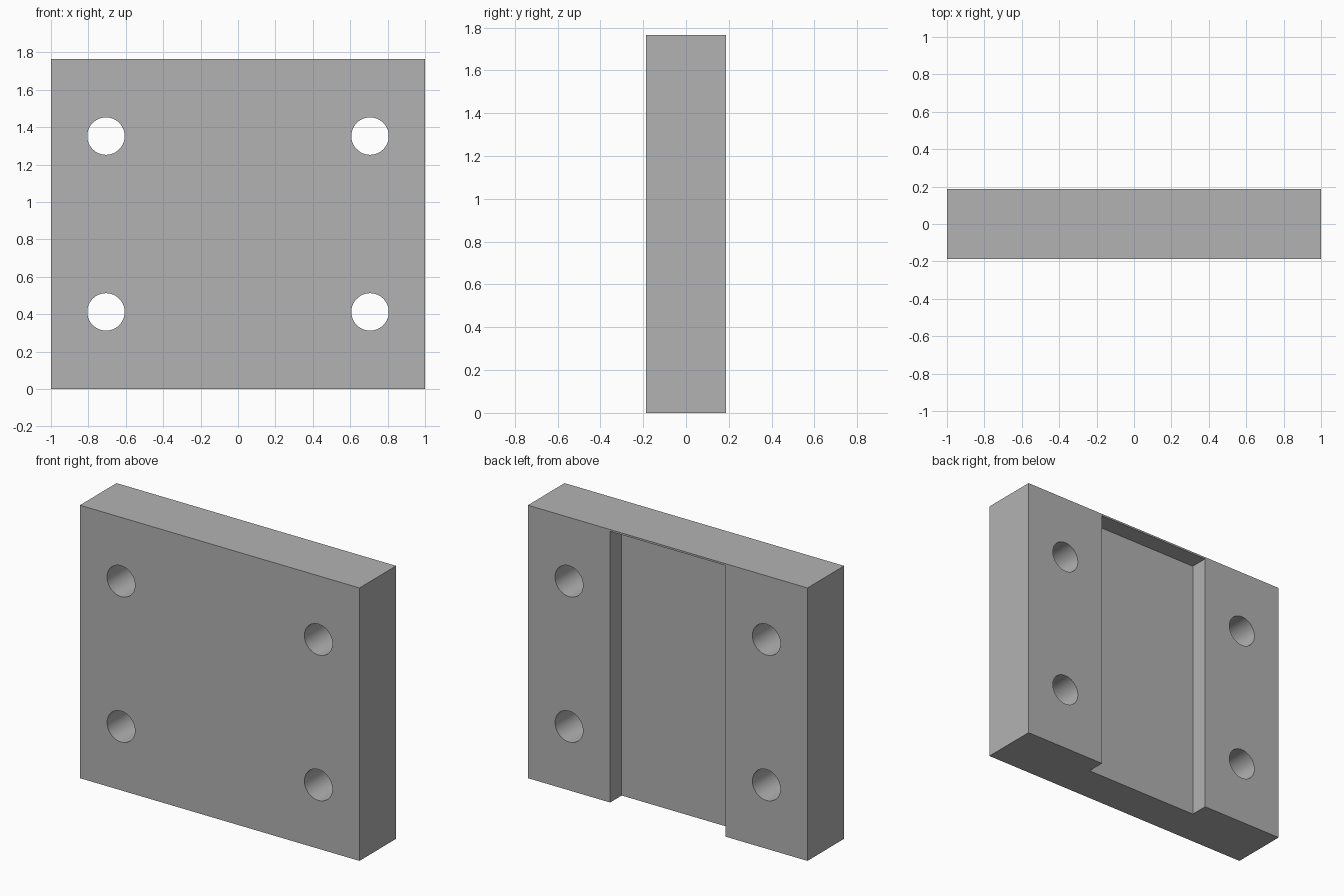
import bpy
import math

cube = bpy.data.objects.get("Cube")
if cube:
    bpy.data.objects.remove(cube, do_unlink=True)

WIDTH, THICK, HEIGHT = 2.0, 0.374, 1.765
SLOT_WIDTH, SLOT_DEPTH, LIP = 0.824, 0.118, 0.012
HOLE_RADIUS, HOLE_X, HOLE_Z = 0.1, 0.706, 0.47

grey = bpy.data.materials.new("plain grey")
grey.use_nodes = True
colour = (0.448, 0.448, 0.448, 1)
grey.diffuse_color = colour
grey.node_tree.nodes["Principled BSDF"].inputs["Base Color"].default_value = colour


def box(name, low, high):
    centre = [(a + b) / 2 for a, b in zip(low, high)]
    bpy.ops.mesh.primitive_cube_add(size=1, location=centre)
    ob = bpy.context.object
    ob.name = name
    ob.scale = [b - a for a, b in zip(low, high)]
    bpy.ops.object.transform_apply(location=True, rotation=True, scale=True)
    ob.data.materials.append(grey)
    return ob


def cut(target, cutter):
    cutter.hide_render = True
    mod = target.modifiers.new("cut", "BOOLEAN")
    mod.operation = "DIFFERENCE"
    mod.solver = "EXACT"
    mod.object = cutter
    bpy.context.view_layer.objects.active = target
    bpy.ops.object.modifier_apply(modifier=mod.name)
    bpy.data.objects.remove(cutter, do_unlink=True)


# Solid plate
plate = box("mounting_plate", (-WIDTH / 2, -THICK / 2, 0), (WIDTH / 2, THICK / 2, HEIGHT))

# Channel in the back, open at the bottom and closed by a thin lip at the top
cut(plate, box("channel_cutter",
               (-SLOT_WIDTH / 2, THICK / 2 - SLOT_DEPTH, -0.1),
               (SLOT_WIDTH / 2, THICK / 2 + 0.1, HEIGHT - LIP)))

# Four through holes
for x in (-HOLE_X, HOLE_X):
    for z in (-HOLE_Z, HOLE_Z):
        bpy.ops.mesh.primitive_cylinder_add(
            vertices=64, radius=HOLE_RADIUS, depth=1,
            location=(x, 0, HEIGHT / 2 + z), rotation=(math.pi / 2, 0, 0))
        drill = bpy.context.object
        drill.name = "hole_cutter"
        drill.data.materials.append(grey)
        cut(plate, drill)

# Smooth hole walls, sharp edges elsewhere
bpy.ops.object.select_all(action="DESELECT")
plate.select_set(True)
bpy.context.view_layer.objects.active = plate
bpy.ops.object.shade_smooth_by_angle(angle=math.radians(30))
